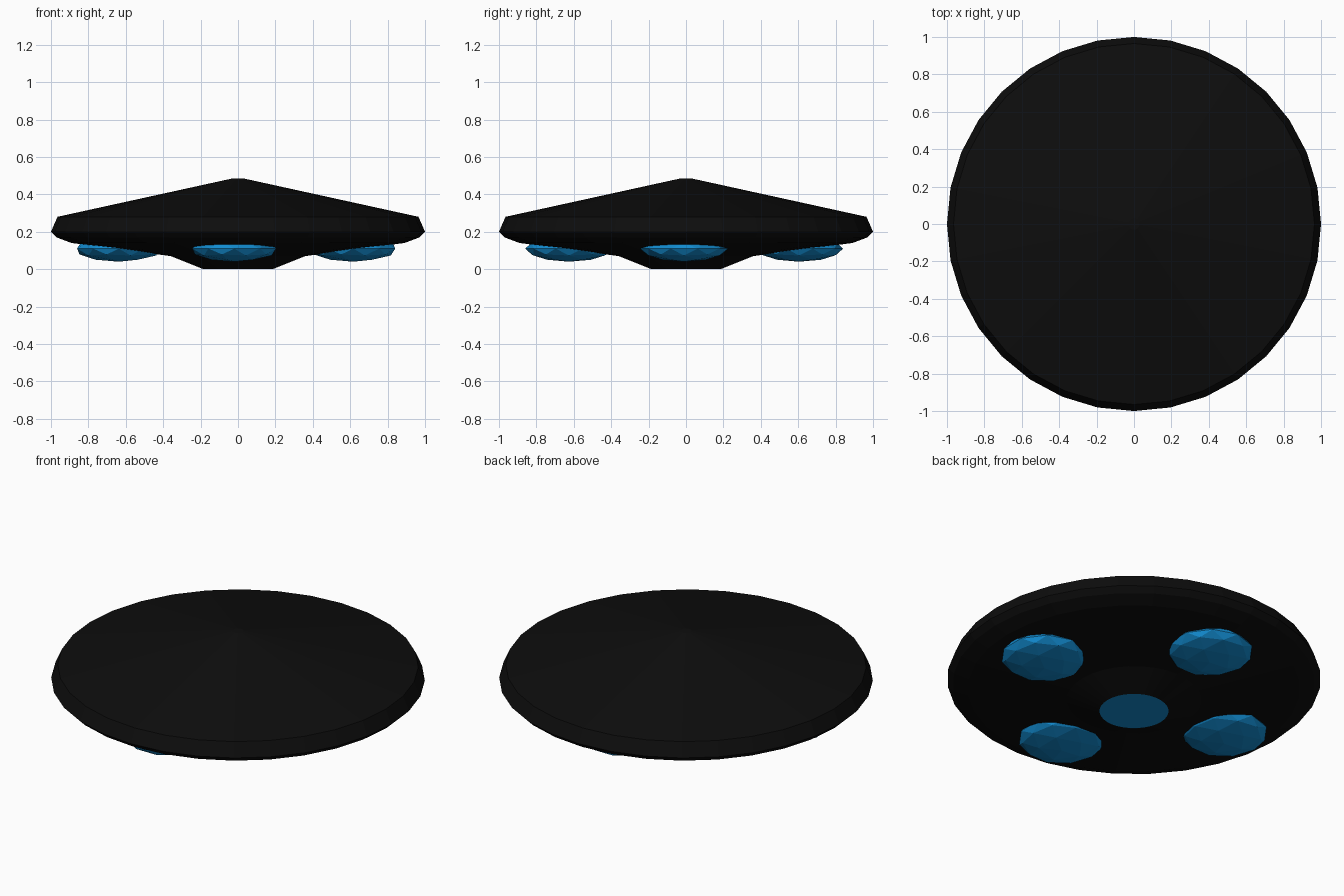
import bpy, bmesh, math
from mathutils import Matrix

cube = bpy.data.objects.get("Cube")
if cube:
    bpy.data.objects.remove(cube, do_unlink=True)


def material(name, color):
    mat = bpy.data.materials.new(name)
    mat.use_nodes = True
    mat.diffuse_color = color
    bsdf = next(n for n in mat.node_tree.nodes if n.type == 'BSDF_PRINCIPLED')
    bsdf.inputs["Base Color"].default_value = color
    return mat


hull_black = material("hull black", (0.004, 0.004, 0.004, 1))
glow_blue = material("glow blue", (0.006, 0.26, 0.63, 1))


def add_object(name, bm, mats):
    mesh = bpy.data.meshes.new(name)
    bm.to_mesh(mesh)
    bm.free()
    for mat in mats:
        mesh.materials.append(mat)
    obj = bpy.data.objects.new(name, mesh)
    bpy.context.collection.objects.link(obj)
    return obj


# Saucer hull: (radius, height) profile turned into flat-sided rings
SIDES = 32
profile = [(0.03, 0.485), (0.965, 0.28), (1.0, 0.2), (0.97, 0.17),
           (0.89, 0.14), (0.36, 0.07), (0.185, 0.0)]
bm = bmesh.new()
rings = []
for radius, z in profile:
    angles = [2 * math.pi * i / SIDES for i in range(SIDES)]
    rings.append([bm.verts.new((radius * math.cos(a), radius * math.sin(a), z))
                  for a in angles])
for upper, lower in zip(rings, rings[1:]):
    for i in range(SIDES):
        j = (i + 1) % SIDES
        bm.faces.new((upper[i], lower[i], lower[j], upper[j]))
bm.faces.new(rings[0])
# Glowing disc closes the bottom
bottom = bm.faces.new(rings[-1][::-1])
bottom.material_index = 1
bmesh.ops.recalc_face_normals(bm, faces=bm.faces)
add_object("saucer_hull", bm, [hull_black, glow_blue])

# Four flattened, faceted pods under the hull
pods = {"left_pod": (0.617, -0.01), "right_pod": (-0.637, -0.01),
        "front_pod": (-0.02, -0.625), "back_pod": (-0.02, 0.605)}
for name, (x, y) in pods.items():
    bm = bmesh.new()
    bmesh.ops.create_icosphere(bm, subdivisions=2, radius=1)
    bmesh.ops.transform(bm, verts=bm.verts,
                        matrix=Matrix.Diagonal((0.235, 0.235, 0.07, 1)))
    pod = add_object(name, bm, [glow_blue])
    pod.location = (x, y, 0.11)
